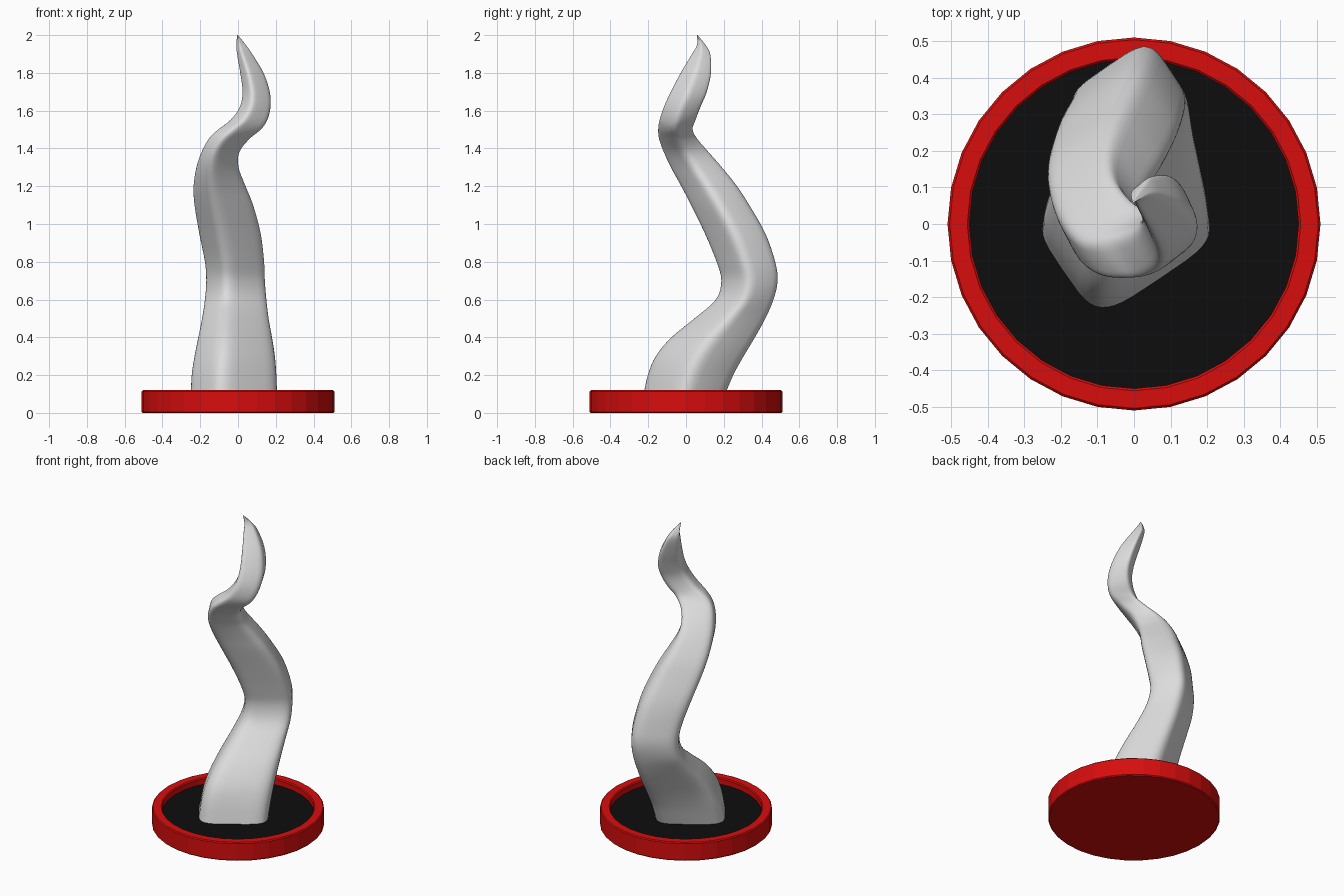
import bpy, bmesh, math
from mathutils import Vector

if "Cube" in bpy.data.objects:
    bpy.data.objects.remove(bpy.data.objects["Cube"], do_unlink=True)


def material(name, r, g, b):
    mat = bpy.data.materials.new(name)
    mat.use_nodes = True
    mat.diffuse_color = (r, g, b, 1)
    mat.node_tree.nodes["Principled BSDF"].inputs["Base Color"].default_value = (r, g, b, 1)
    return mat


def loft(name, rings, mat, smooth=False, cap_start=True, cap_end=True):
    """Skin a stack of equally sized closed rings."""
    bm = bmesh.new()
    loops = [[bm.verts.new(p) for p in ring] for ring in rings]
    count = len(loops[0])
    for low, high in zip(loops, loops[1:]):
        for i in range(count):
            j = (i + 1) % count
            bm.faces.new((low[i], low[j], high[j], high[i]))
    if cap_start:
        bm.faces.new(loops[0][::-1])
    if cap_end:
        bm.faces.new(loops[-1])
    mesh = bpy.data.meshes.new(name)
    bm.to_mesh(mesh)
    bm.free()
    mesh.materials.append(mat)
    obj = bpy.data.objects.new(name, mesh)
    bpy.context.collection.objects.link(obj)
    if smooth:
        bpy.ops.object.select_all(action="DESELECT")
        obj.select_set(True)
        bpy.context.view_layer.objects.active = obj
        bpy.ops.object.shade_smooth_by_angle(angle=math.radians(60))
    return obj


def circle(radius, z, sides=32):
    steps = [math.tau * i / sides for i in range(sides)]
    return [(radius * math.cos(a), radius * math.sin(a), z) for a in steps]


red = material("red_paint", 0.68, 0.004, 0.004)
black = material("black_floor", 0.004, 0.004, 0.004)
white = material("pale_grey", 0.72, 0.72, 0.72)

# Round tray: lathed profile with small chamfers and a recessed middle
RADIUS, INNER, HEIGHT, FLOOR, CHAMFER = 0.51, 0.45, 0.12, 0.08, 0.006
tray_profile = [
    (RADIUS - CHAMFER, 0), (RADIUS, CHAMFER), (RADIUS, HEIGHT - CHAMFER),
    (RADIUS - CHAMFER, HEIGHT), (INNER + CHAMFER, HEIGHT),
    (INNER, HEIGHT - CHAMFER), (INNER, FLOOR - CHAMFER),
]
loft("base_tray", [circle(r, z) for r, z in tray_profile], red)

# Dark disc lying in the tray
loft("tray_floor", [circle(INNER, FLOOR - CHAMFER), circle(INNER, FLOOR)], black)


# Horn cross-section: rounded skewed square, fitted to a unit box
def unit_section(sides=40, power=0.45, lean_back=0.3, lean_side=-0.08):
    points = []
    for i in range(sides):
        a = math.tau * i / sides
        u = math.copysign(abs(math.cos(a)) ** power, math.cos(a))
        v = math.copysign(abs(math.sin(a)) ** power, math.sin(a))
        s, t = u - v, u + v
        points.append((s + lean_back * t, t + lean_side * s))
    wide = max(p[0] for p in points)
    deep = max(p[1] for p in points)
    return [(x / wide, y / deep) for x, y in points]


# Horn extents in hundredths: height, left, right, front, back
extents = [
    (8, -25, 20.7, -22.8, 20),
    (20, -24.5, 20.3, -20.2, 25),
    (30, -23, 19.5, -16, 30.5),
    (40, -21, 18, -7.7, 36.5),
    (50, -19, 16.2, 4.5, 42),
    (60, -17.5, 15, 15.8, 46.3),
    (70, -16.8, 14.2, 18.7, 48.5),
    (80, -17.5, 13.8, 16.2, 47.2),
    (95, -20.5, 12, 10, 42),
    (110, -23, 8, 2.7, 33.5),
    (120, -23.5, 4, -2.5, 27),
    (130, -22, 0.3, -8, 19),
    (138, -19.3, 0.7, -11.7, 12),
    (145, -15.5, 6, -14.2, 6),
    (50 * 3, -10.5, 12, -14.7, 3.5),
    (155, -4, 15.5, -14, 5),
    (162, 1, 17.2, -11.7, 7.7),
    (170, 2.4, 16.8, -8, 11),
    (180, 1.2, 13.5, -2.8, 13.2),
    (190, -0.5, 7.5, 3.2, 12.8),
    (195, -0.8, 4, 5.9, 10.2),
    (200, -0.5, 0, 5.7, 6.2),
]


def spline(rows, steps=4):
    """Smooth curve through every row."""
    rows = [Vector(r) / 100 for r in rows]
    rows = [rows[0] * 2 - rows[1]] + rows + [rows[-1] * 2 - rows[-2]]
    for a, b, c, d in zip(rows, rows[1:], rows[2:], rows[3:]):
        for k in range(steps):
            t = k / steps
            yield (b * 2 + (c - a) * t + (a * 2 - b * 5 + c * 4 - d) * t ** 2
                   + (b * 3 - a - c * 3 + d) * t ** 3) / 2
    yield rows[-2]


section = unit_section()
rings = []
for z, left, right, front, back in spline(extents):
    cx, cy = (left + right) / 2, (front + back) / 2
    hx, hy = (right - left) / 2, (back - front) / 2
    rings.append([(cx + hx * x, cy + hy * y, z) for x, y in section])
loft("twisted_horn", rings, white, smooth=True)
